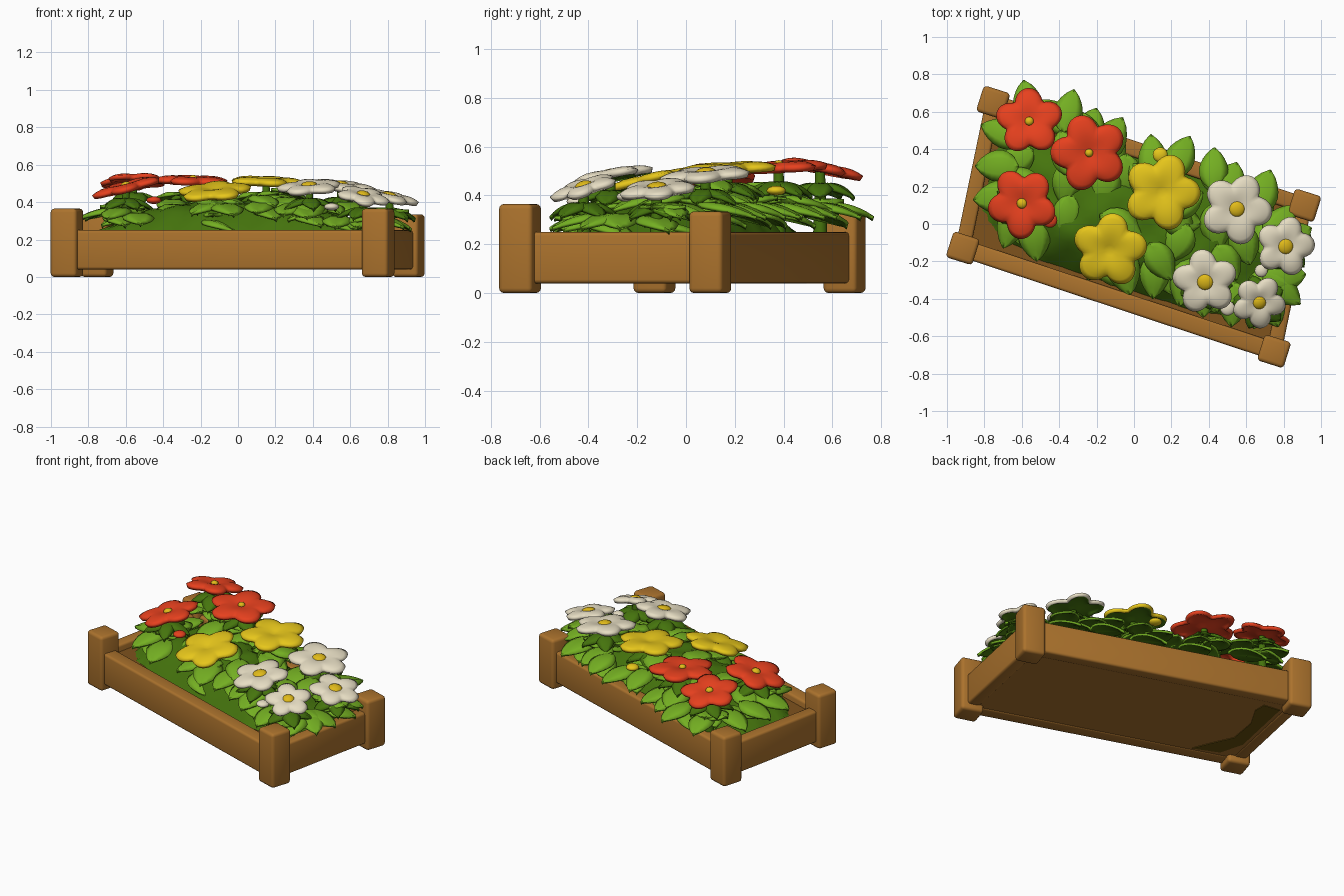
import bpy, bmesh, math, random
from mathutils import Vector, Matrix

if "Cube" in bpy.data.objects:
    bpy.data.objects.remove(bpy.data.objects["Cube"])

random.seed(4)

def mat(name, rgb):
    m = bpy.data.materials.new(name)
    m.diffuse_color = (*rgb, 1)
    m.use_nodes = True
    m.node_tree.nodes["Principled BSDF"].inputs["Base Color"].default_value = m.diffuse_color
    return m

WOOD = mat("wood", (0.41, 0.17, 0.026))
SOIL = mat("soil", (0.21, 0.085, 0.012))
OLIVE = mat("dark olive", (0.14, 0.08, 0.004))
DARK = mat("dark green", (0.06, 0.175, 0.004))
LIGHT = mat("leaf green", (0.175, 0.43, 0.016))
RED = mat("red", (0.80, 0.052, 0.013))
YELLOW = mat("yellow", (0.80, 0.57, 0.011))
WHITE = mat("cream white", (0.80, 0.73, 0.55))
GOLD = mat("gold", (0.76, 0.50, 0.01))

def finish(bm, name, mats, angle=40):
    me = bpy.data.meshes.new(name)
    bm.to_mesh(me)
    bm.free()
    ob = bpy.data.objects.new(name, me)
    bpy.context.collection.objects.link(ob)
    for m in mats:
        me.materials.append(m)
    bpy.ops.object.select_all(action='DESELECT')
    ob.select_set(True)
    bpy.context.view_layer.objects.active = ob
    bpy.ops.object.shade_smooth_by_angle(angle=math.radians(angle))
    return ob

def thicken(ob, thickness, other_side):
    s = ob.modifiers.new("thickness", 'SOLIDIFY')
    s.thickness, s.offset, s.material_offset = thickness, -1, other_side

def box(name, centre, size, yaw, material, bevel):
    bm = bmesh.new()
    bmesh.ops.create_cube(bm, size=1, matrix=Matrix.Translation(centre)
                          @ Matrix.Rotation(yaw, 4, 'Z') @ Matrix.Diagonal((*size, 1)))
    bmesh.ops.bevel(bm, geom=bm.edges[:], offset=bevel, segments=3, profile=0.5, affect='EDGES')
    return finish(bm, name, [material])

# Skewed bed frame: u runs along the length, v across
CENTRE, U, V = Vector((-0.002, -0.015)), Vector((0.832, -0.2755)), Vector((0.081, 0.39))
YAW = math.radians(-17.5)

def bed(u, v):
    return CENTRE + U * u + V * v

def to_uv(x, y):
    d = Vector((x, y)) - CENTRE
    det = U.x * V.y - U.y * V.x
    return (d.x * V.y - d.y * V.x) / det, (U.x * d.y - U.y * d.x) / det

def mound_z(u, v):
    rho = ((u / 0.95) ** 4 + ((v - 0.04) / 0.87) ** 4) ** 0.25
    return 0.2 + 0.20 * max(0, 1 - rho ** 2.6)

# Corner posts
for u, v, top in ((-1, -1, 0.365), (1, -1, 0.365), (1, 1, 0.335), (-1, 1, 0.335)):
    p = bed(u, v)
    box("corner_post", (p.x, p.y, top / 2), (0.148, 0.145, top), YAW, WOOD, 0.02)

# Rails between the posts
for a, b, thick in (((-1, -1), (1, -1), 0.095), ((-1, 1), (1, 1), 0.085),
                    ((-1, -1), (-1, 1), 0.08), ((1, -1), (1, 1), 0.08)):
    p, q = bed(*a), bed(*b)
    d, c = q - p, (p + q) / 2
    box("rail", (c.x, c.y, 0.145), (d.length, thick, 0.21), math.atan2(d.y, d.x), WOOD, 0.015)

# Floor, soil and the stain under the floor
def slab(name, z0, z1, outline, material):
    bm = bmesh.new()
    f = bm.faces.new([bm.verts.new((*bed(u, v), z0)) for u, v in outline])
    up = bmesh.ops.extrude_face_region(bm, geom=[f])["geom"]
    bmesh.ops.translate(bm, verts=[g for g in up if isinstance(g, bmesh.types.BMVert)],
                        vec=(0, 0, z1 - z0))
    bmesh.ops.recalc_face_normals(bm, faces=bm.faces)
    finish(bm, name, [material])

SQUARE = ((-.97, -.97), (.97, -.97), (.97, .97), (-.97, .97))
slab("floor", 0.045, 0.09, SQUARE, WOOD)
slab("soil", 0.09, 0.205, SQUARE, SOIL)
slab("floor_stain", 0.041, 0.046, ((-.93, .75), (-.93, -.45), (-.84, -.8), (-.64, -.84),
     (-.72, -.6), (-.83, -.3), (-.84, .2), (-.78, .6), (-.8, .8)), OLIVE)

# Foliage mound
bm = bmesh.new()
bmesh.ops.create_grid(bm, x_segments=36, y_segments=20, size=0.95)
for vert in bm.verts:
    u, v = vert.co.x, vert.co.y
    p = bed(u, v)
    z = mound_z(u, v)
    bump = 0.012 * math.sin(p.x * 23) * math.sin(p.y * 27) if z > 0.22 else -0.01
    vert.co = (p.x, p.y, z + bump)
finish(bm, "foliage_mound", [DARK])

# Leaves: tip x, tip y, heading in degrees
RIM = [(-.59, .77, 100), (-.32, .72, 75), (-.2, .62, 72), (-.06, .57, 60), (.09, .48, 95),
       (.3, .47, 65), (.43, .41, 88), (.55, .33, 70), (.73, .29, 70), (-.82, .53, 160),
       (-.85, .31, 180), (-.86, .13, 185), (-.7, -.13, 250), (-.52, -.2, 275), (-.38, -.08, 260),
       (-.25, -.3, 235), (-.02, -.38, 285), (.1, -.4, 265), (.24, -.44, 255), (.37, -.5, 270),
       (.52, -.55, 265), (.64, -.56, 255), (.77, -.55, 290), (.89, -.43, 320), (.92, -.27, 5),
       (.95, -.02, 25), (.85, .1, 55)]
INNER = [(-.42, .3, 200), (-.38, .1, 260), (-.2, .08, 250), (-.06, .14, 265), (-.02, .32, 130),
         (.3, -.08, 300), (.37, .17, 30), (.45, -.14, 275), (.62, -.22, 285), (.18, -.2, 240),
         (.36, .0, 350), (-.4, .5, 110), (-.72, .28, 150), (.55, -.3, 300), (.05, -.08, 330),
         (.74, .06, 80), (-.28, .6, 100), (.2, -.3, 300)]

def add_leaf(bm, x, y, heading, lift, z0=None, size=1):
    length, width = random.uniform(0.22, 0.27) * size, random.uniform(0.075, 0.09) * size
    a = math.radians(heading)
    d, s = Vector((math.cos(a), math.sin(a))), Vector((-math.sin(a), math.cos(a)))
    root = Vector((x, y)) - d * length
    u, v = to_uv(*root)
    if z0 is None:
        z0 = max(0.325, mound_z(u, v) + 0.012) + lift + 0.045 * (v > 0.3 or u < -0.65)
    rows = []
    for i in range(9):
        t = i / 8
        w = width * (0.03 + math.sin(math.pi * t ** 0.85) ** 0.75 if 0 < t < 1 else 0.04)
        z = z0 + 0.06 * t - 0.115 * t * t
        row = []
        for k in (-1, -0.5, 0, 0.5, 1):
            p = root + d * (t * length) + s * (k * w)
            row.append(bm.verts.new((p.x, p.y, z - 0.025 * k * k * w / width - 0.008 * (k == 0))))
        rows.append(row)
    for r0, r1 in zip(rows, rows[1:]):
        for j in range(4):
            bm.faces.new((r0[j], r1[j], r1[j + 1], r0[j + 1]))

def finish_leaves(bm, name, top):
    for f in bm.faces:
        f.normal_update()
        if f.normal.z < 0:
            f.normal_flip()
    thicken(finish(bm, name, [top, DARK], 60), 0.014, 1)

# Flowers: x, y, z, radius, turn, slope x, slope y, petal colour, centre radius
FLOWERS = [(-.56, .55, .52, .18, 20, .03, -.2, RED, .024),
           (-.24, .38, .525, .205, 35, -.03, .05, RED, .022),
           (-.60, .11, .49, .19, 50, .26, .08, RED, .028),
           (.15, .17, .52, .205, 70, -.03, .05, YELLOW, 0),
           (-.13, -.14, .47, .2, 10, .08, .22, YELLOW, 0),
           (.55, .08, .495, .19, 65, -.1, .08, WHITE, .043),
           (.81, -.12, .435, .16, 75, -.2, .1, WHITE, .043),
           (.38, -.31, .49, .175, 25, .06, .18, WHITE, .045),
           (.67, -.42, .44, .145, 60, -.18, .3, WHITE, .037)]

bm, under = bmesh.new(), bmesh.new()
for leaves, lift in ((RIM, 0), (INNER, 0.028)):
    for x, y, h in leaves:
        add_leaf(bm, x, y, h, lift)
for x, y, h in RIM[::2]:  # lower skirt
    add_leaf(bm, x * 0.86, y * 0.86, h + 35, -0.035)
for i, (x, y, z, r, *_) in enumerate(FLOWERS):  # clump and dark ruff under each flower
    for k in range(5):
        h = 40 * i + 72 * k
        d = Vector((math.cos(math.radians(h)), math.sin(math.radians(h))))
        if k % 2 == 0:
            add_leaf(bm, x + 0.13 * d.x, y + 0.13 * d.y, h, 0.015 if i not in (6, 8) else -0.01)
        add_leaf(under, x + 0.15 * d.x, y + 0.15 * d.y, h, 0, z - 0.07, 0.66)
finish_leaves(bm, "leaves", LIGHT)
finish_leaves(under, "under_flower_leaves", DARK)

def dome(name, place, r, h, material):
    bm = bmesh.new()
    bmesh.ops.create_uvsphere(bm, u_segments=16, v_segments=8, radius=1,
                              matrix=place @ Matrix.Diagonal((r, r, h, 1)))
    finish(bm, name, [material], 60)

# Broad five-petal flowers, dished in the middle, with a flat domed centre and a stem
def flower(x, y, z, radius, turn, slope_x, slope_y, petal, heart):
    place = Matrix.Translation((x, y, z)) @ Vector((0, 0, 1)).rotation_difference(
        Vector((-slope_x, -slope_y, 1))).to_matrix().to_4x4()
    bm = bmesh.new()
    hub, prev, segs = bm.verts.new((0, 0, -0.006)), None, 60
    for i in range(1, 8):
        t, ring = i / 7, []
        for k in range(segs):
            a = math.tau * k / segs
            c = abs(math.cos(2.5 * (a - math.radians(turn))))
            r = radius * t * (1 + (0.70 + 0.31 * c ** 0.9 - 1) * t)
            h = 0.022 * math.sin(2.5 * t) - 0.006 - 0.02 * t ** 3 + 0.008 * c * t * t
            ring.append(bm.verts.new((r * math.cos(a), r * math.sin(a), h)))
        for k in range(segs):
            m = (k + 1) % segs
            bm.faces.new((hub, ring[k], ring[m]) if prev is None
                         else (prev[k], ring[k], ring[m], prev[m]))
        prev = ring
    bmesh.ops.transform(bm, matrix=place, verts=bm.verts)
    thicken(finish(bm, "flower_petals", [petal, petal if petal == RED else DARK], 60), 0.024, 1)
    if heart:
        dome("flower_centre", place, heart, 0.02, GOLD)
    bm = bmesh.new()
    bmesh.ops.create_cone(bm, segments=10, radius1=0.03, radius2=0.02, depth=z - 0.22,
                          matrix=Matrix.Translation((x, y, (z + 0.18) / 2)))
    finish(bm, "flower_stem", [DARK])

for args in FLOWERS:
    flower(*args)

# Small buds and loose petals low in the foliage
for x, y, z, r, m in ((.14, .37, .42, .04, YELLOW), (-.45, .02, .41, .04, RED),
                      (.68, -.25, .395, .035, WHITE), (.5, -.45, .375, .04, WHITE)):
    dome("bud", Matrix.Translation((x, y, z)), r, 0.02, m)
